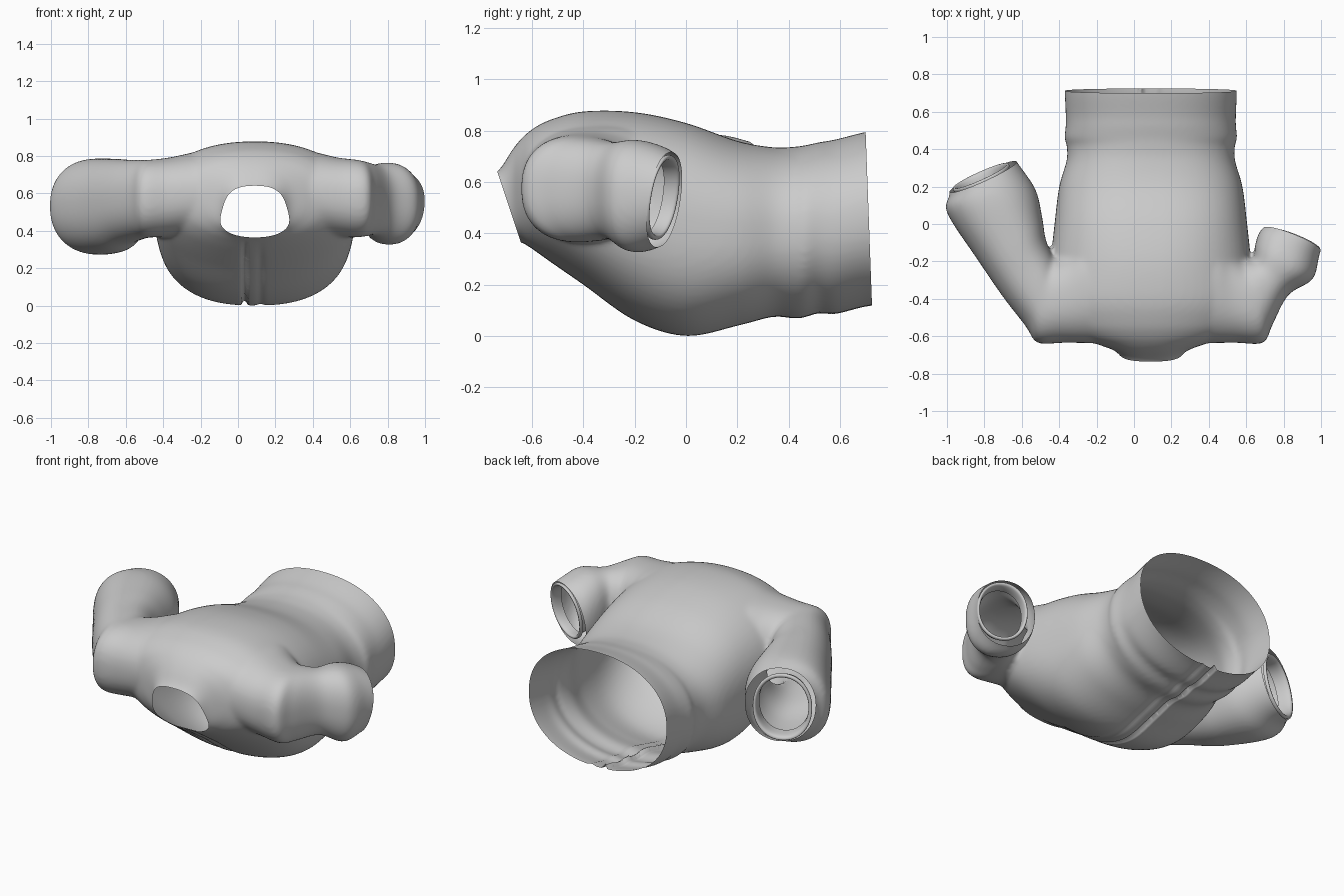
import bpy, bmesh, math
from mathutils import Vector

if "Cube" in bpy.data.objects:
    bpy.data.objects.remove(bpy.data.objects["Cube"])

CX = 0.09


def spline(rows, steps=6):
    """Catmull-Rom resampling of section rows."""
    out = []
    for i in range(len(rows) - 1):
        a, b, c, d = (rows[max(0, min(len(rows) - 1, i + k))] for k in (-1, 0, 1, 2))
        for s in range(steps):
            t = s / steps
            out.append([0.5 * (2 * q + (r - p) * t + (2 * p - 5 * q + 4 * r - w) * t * t
                               + (3 * q - p - 3 * r + w) * t ** 3)
                        for p, q, r, w in zip(a, b, c, d)])
    out.append(list(rows[-1]))
    return out


def loft(bm, rows, caps=True, sides=64):
    """Row: side point A (x, y), side point B (x, y), z low, z high, squareness."""
    rings = []
    for ax, ay, bx, by, lo, hi, n in rows:
        ring = []
        for k in range(sides):
            a = 2 * math.pi * k / sides
            u = math.copysign(abs(math.cos(a)) ** (2 / n), math.cos(a))
            v = math.copysign(abs(math.sin(a)) ** (2 / n), math.sin(a))
            ring.append(bm.verts.new(((ax + bx) / 2 + u * (bx - ax) / 2,
                                      (ay + by) / 2 + u * (by - ay) / 2,
                                      (lo + hi) / 2 + v * (hi - lo) / 2)))
        rings.append(ring)
    faces = []
    for r, s in zip(rings, rings[1:]):
        for k in range(sides):
            j = (k + 1) % sides
            faces.append(bm.faces.new((r[k], r[j], s[j], s[k])))
    if caps:
        faces += [bm.faces.new(rings[0]), bm.faces.new(rings[-1])]
    bmesh.ops.recalc_face_normals(bm, faces=faces)


def make_object(name, bm):
    me = bpy.data.meshes.new(name)
    bm.to_mesh(me)
    bm.free()
    ob = bpy.data.objects.new(name, me)
    bpy.context.collection.objects.link(ob)
    return ob


# torso running into the neck: y, half width, z low, z high, squareness
torso = [(0.80, .46, .125, .81, 2.2), (0.70, .46, .115, .795, 2.2),
         (0.58, .455, .085, .765, 2.2), (0.52, .455, .09, .755, 2.2),
         (0.46, .462, .072, .742, 2.2), (0.42, .45, .068, .737, 2.2),
         (0.34, .45, .075, .735, 2.3), (0.20, .49, .04, .76, 2.4),
         (0.0, .515, 0.0, .83, 2.45), (-0.2, .535, .06, .872, 2.3),
         (-0.4, .54, .20, .875, 2.2), (-0.53, .49, .29, .842, 2.1),
         (-0.60, .40, .34, .805, 2.1), (-0.645, .28, .367, .765, 2.2),
         (-0.68, .19, .37, .72, 2.5), (-0.73, .15, .37, .645, 2.6),
         (-0.80, .15, .37, .60, 2.7)]
torso = [(CX - w, y, CX + w, y, lo, hi, n) for y, w, lo, hi, n in torso]

# shoulders running into the sleeves
left = [(.05, -.645, .05, 0.0, .375, .86, 2.2), (-.22, -.637, -.22, -.03, .37, .822, 2.3),
        (-.38, -.635, -.34, -.13, .367, .793, 2.35),
        (-.515, -.635, -.42, -.18, .365, .78, 2.4), (-.58, -.545, -.45, -.14, .355, .78, 2.3),
        (-.70, -.39, -.475, -.07, .33, .78, 2.3), (-.83, -.20, -.49, .03, .285, .785, 2.3),
        (-1.0, .06, -.525, .18, .275, .785, 2.2), (-.985, .16, -.61, .31, .33, .76, 2.1),
        (-1.0, .28, -.69, .42, .36, .72, 2.0)]
right = [(.13, -.645, .13, 0.0, .375, .86, 2.2), (.40, -.637, .40, -.03, .37, .822, 2.3),
         (.55, -.635, .50, -.13, .367, .793, 2.35),
         (.69, -.635, .57, -.19, .365, .78, 2.4), (.74, -.54, .61, -.19, .37, .77, 2.4),
         (.825, -.38, .64, -.18, .375, .755, 2.3), (.955, -.295, .65, -.10, .325, .765, 2.3),
         (.99, -.17, .68, -.03, .35, .74, 2.2), (1.02, -.08, .75, .03, .375, .70, 2.1),
         (1.05, -.01, .78, .10, .38, .69, 2.0)]

bm = bmesh.new()
for part in (torso, left, right):
    loft(bm, spline(part))
body = make_object("garment_shell", bm)

# fuse the lofts into one soft skin
rm = body.modifiers.new("fuse", 'REMESH')
rm.mode = 'VOXEL'
rm.voxel_size = 0.012
sm = body.modifiers.new("soften", 'SMOOTH')
sm.factor = 0.5
sm.iterations = 14
dg = bpy.context.evaluated_depsgraph_get()
me = bpy.data.meshes.new_from_object(body.evaluated_get(dg))
body.modifiers.clear()
body.data = me

bm = bmesh.new()
bm.from_mesh(me)

# closure groove and shallow fold along the underside, fading at the neck
bm.normal_update()
for v in bm.verts:
    if v.normal.z < -0.2 and -0.1 < v.co.x < 0.25:
        fade = max(0, min(1, (v.co.y + .62) / .15))
        v.co.z += fade * (0.03 * math.exp(-((v.co.x - .035) / .011) ** 2)
                          + 0.008 * math.exp(-((v.co.x - .12) / .02) ** 2))

# cut openings: hem, neck, two cuffs (point, outward normal, reach)
cuts = [((CX, .712, .46), (0, .68, .025), .75),
        ((CX, -.69, .505), (0, -.27, -.09), .24),
        ((-.815, .25, .545), (-.14, .31, .04), .29),
        ((.862, -.09, .54), (.11, .27, -.05), .23)]
for co, no, reach in cuts:
    faces = [f for f in bm.faces if (f.calc_center_median() - Vector(co)).length < reach]
    geom = set(faces)
    for f in faces:
        geom.update(f.edges)
        geom.update(f.verts)
    bmesh.ops.bisect_plane(bm, geom=list(geom), plane_co=co, plane_no=Vector(no).normalized(),
                           clear_outer=True)
bm.to_mesh(me)
bm.free()


# turned-in cuffs, sheared to match the tilt of each opening
def cuff(name, centre, normal, half, hz, depth):
    flat = Vector((normal[0], normal[1], 0))
    tilt = normal[2] / flat.length
    flat.normalize()
    side = Vector((flat.y, -flat.x, 0))
    rows = []
    for along, k in ((-.01, .99), (0.0, 1.0), (.008, .97), (.004, .9), (-.02, .86), (-depth, .85)):
        c = Vector(centre) + flat * along
        a, b = c - side * half * k, c + side * half * k
        rows.append((a.x, a.y, b.x, b.y, c.z - hz * k, c.z + hz * k, 2.1))
    bm = bmesh.new()
    loft(bm, spline(rows, 3), caps=False)
    for v in bm.verts:
        v.co -= flat * tilt * (v.co.z - centre[2])
    return make_object(name, bm)


parts = [body,
         cuff("left_cuff", (-.818, .25, .54), (-.14, .31, .04), .165, .19, .07),
         cuff("right_cuff", (.862, -.092, .54), (.11, .27, -.05), .145, .165, .05)]

for ob in parts:
    for p in ob.data.polygons:
        p.use_smooth = True
